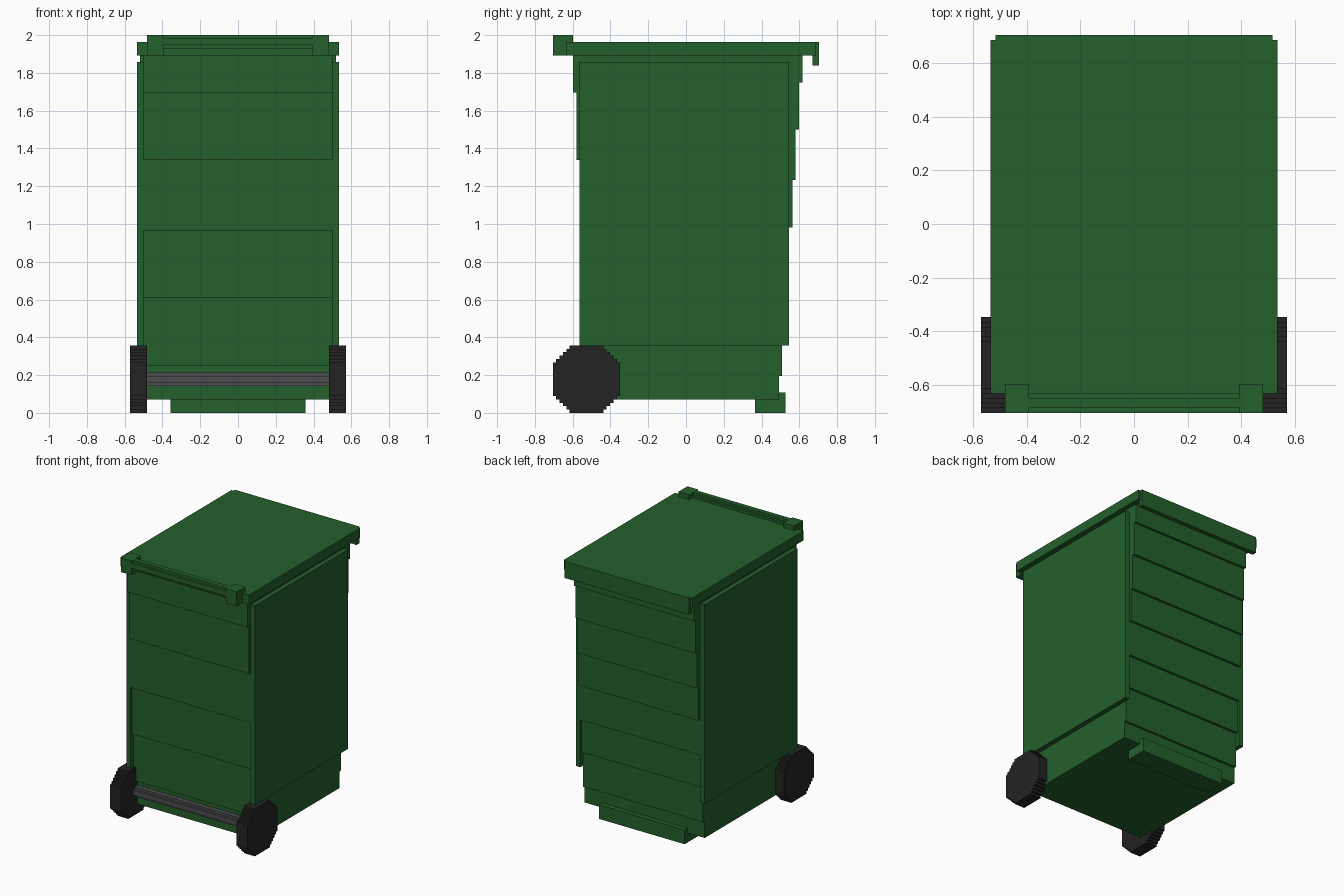
import bpy
import bmesh

cube = bpy.data.objects.get("Cube")
if cube:
    bpy.data.objects.remove(cube, do_unlink=True)

U = 2 / 112  # one block unit; the bin is 112 units tall


def material(name, color):
    m = bpy.data.materials.new(name)
    m.use_nodes = True
    m.diffuse_color = (*color, 1)
    bsdf = m.node_tree.nodes["Principled BSDF"]
    bsdf.inputs["Base Color"].default_value = (*color, 1)
    bsdf.inputs["Roughness"].default_value = 0.8
    return m


GREEN = material("bin green", (0.017, 0.115, 0.025))
BLACK = material("tyre black", (0.017, 0.017, 0.017))
GREY = material("axle grey", (0.075, 0.075, 0.08))


def extrude(name, profile, x0, x1, mat):
    """Sweep a (y, z) profile along x between x0 and x1."""
    bm = bmesh.new()
    face = bm.faces.new([bm.verts.new((x0 * U, y * U, z * U)) for y, z in profile])
    new = bmesh.ops.extrude_face_region(bm, geom=[face])["geom"]
    verts = [v for v in new if isinstance(v, bmesh.types.BMVert)]
    bmesh.ops.translate(bm, verts=verts, vec=((x1 - x0) * U, 0, 0))
    bmesh.ops.recalc_face_normals(bm, faces=bm.faces)
    mesh = bpy.data.meshes.new(name)
    bm.to_mesh(mesh)
    bm.free()
    mesh.materials.append(mat)
    obj = bpy.data.objects.new(name, mesh)
    bpy.context.collection.objects.link(obj)
    return obj


def rect(y0, y1, z0, z1):
    return [(y0, z0), (y1, z0), (y1, z1), (y0, z1)]


def stepped_disc(cy, cz, r, cut):
    """Octagon-like outline whose diagonals are unit stairs."""
    quarter = []
    for i in range(cut):
        quarter += [(r - i, r - cut + i), (r - i - 1, r - cut + i)]
    quarter.append((r - cut, r))
    points = []
    for sy, sz in ((1, 1), (-1, 1), (-1, -1), (1, -1)):
        part = quarter if sy * sz > 0 else quarter[::-1]
        points += [(cy + sy * y, cz + sz * z) for y, z in part]
    return points


def stairs(levels, y, step):
    """Wall outline from bottom to top, moving by step at each level."""
    points = []
    for low, high in zip(levels, levels[1:]):
        points += [(y, low), (y, high)]
        y += step
    return points


# Body: both walls flare outward in overlapping bands
front_wall = stairs([4, 14, 34, 54, 75, 95, 106], -28.5, -1)
back_wall = stairs([4, 11, 26, 40, 55, 69, 84, 98, 106], 27.5, 1)
extrude("body", back_wall + front_wall[::-1], -28, 28, GREEN)

# Foot under the back edge
extrude("foot", rect(20.5, 29.5, 0, 6), -20, 20, GREEN)

# Lid with a lip hanging over the back
extrude("lid", rect(-35.5, 38.5, 106, 110), -30, 30, GREEN)
lip = [(37.5, 103), (39.5, 103), (39.5, 110), (38.5, 110), (38.5, 106), (37.5, 106)]
extrude("lid_lip", lip, -29, 29, GREEN)

# Handle bar and axle
extrude("handle_bar", stepped_disc(-37.5, 110, 2, 1), -22, 22, GREEN)
extrude("axle", stepped_disc(-29.5, 10, 2, 1), -27, 27, GREY)

# Mirrored side parts
for side, s in (("left", 1), ("right", -1)):
    extrude(side + "_side_panel", rect(-31.5, 30.5, 20, 104), 28 * s, 30 * s, GREEN)
    extrude(side + "_handle_bracket", rect(-39.5, -33.5, 106, 112), 22 * s, 27 * s, GREEN)
    extrude(side + "_wheel", stepped_disc(-29.5, 10, 10, 5), 27 * s, 32 * s, BLACK)
